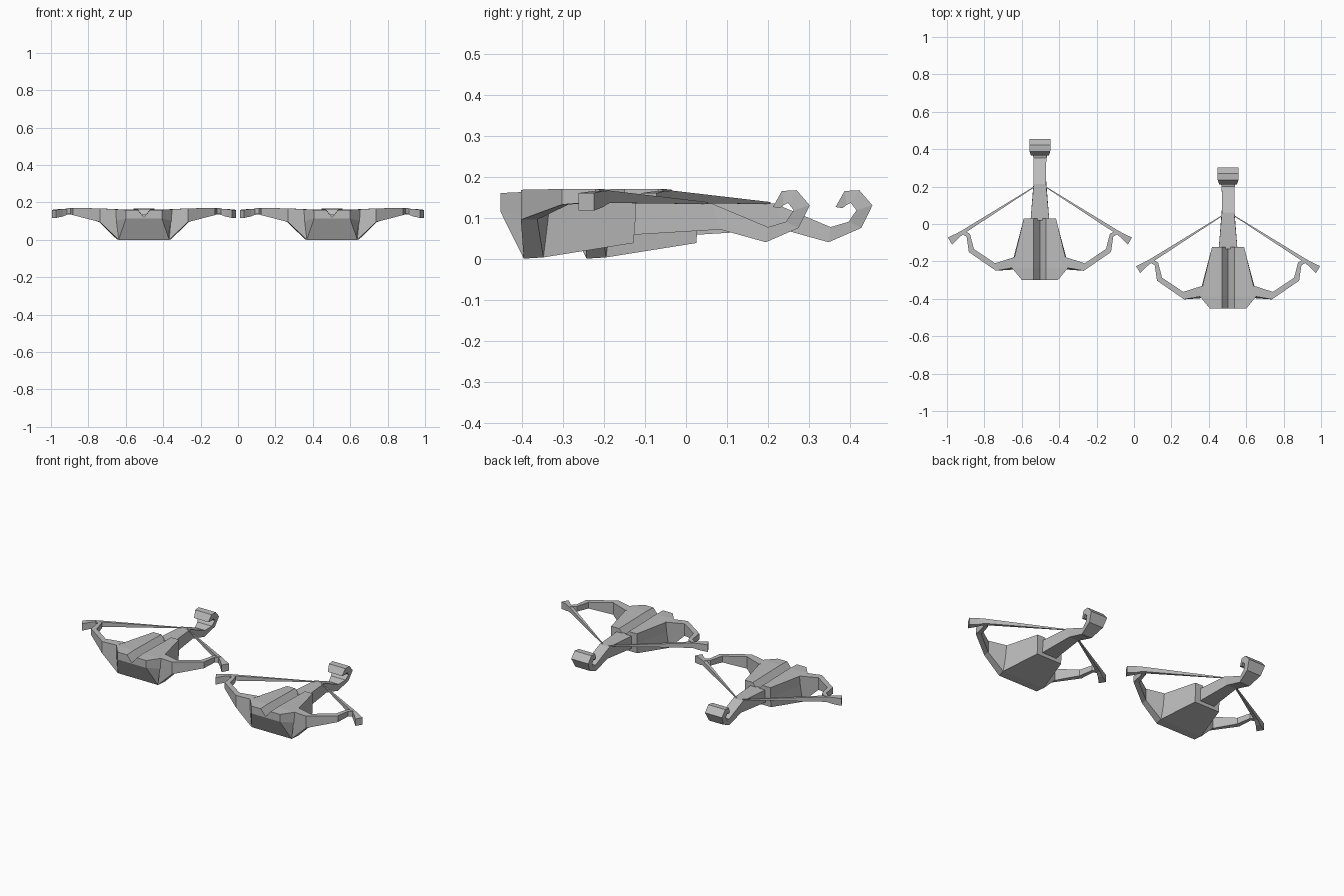
import bpy, bmesh
from mathutils import Vector

if "Cube" in bpy.data.objects:
    bpy.data.objects.remove(bpy.data.objects["Cube"])

grey = bpy.data.materials.new("mid grey")
grey.diffuse_color = (0.5, 0.5, 0.5, 1)
grey.use_nodes = True
grey.node_tree.nodes["Principled BSDF"].inputs["Base Color"].default_value = grey.diffuse_color


def loft(name, rings, cap_splits=None, mirrored=False):
    """Skin rings of 3D points; caps may be split into several faces."""
    bm = bmesh.new()
    for s in ((1, -1) if mirrored else (1,)):
        vr = [[bm.verts.new((p[0] * s, p[1], p[2])) for p in r] for r in rings]
        n = len(rings[0])
        for a, b in zip(vr, vr[1:]):
            for i in range(n):
                j = (i + 1) % n
                bm.faces.new((a[i], a[j], b[j], b[i]))
        for r in (vr[0], vr[-1]):
            for idx in cap_splits or [range(n)]:
                bm.faces.new([r[i] for i in idx])
    bmesh.ops.recalc_face_normals(bm, faces=bm.faces[:])
    me = bpy.data.meshes.new(name)
    bm.to_mesh(me)
    bm.free()
    me.materials.append(grey)
    return me


# body: wide block with a V groove along its top
def body_ring(groove, top, mid, bottom):
    half = [(0.033, top[1], top[2]), top, mid, bottom]
    return [(0, top[1], groove)] + half + [(-x, y, z) for x, y, z in reversed(half)]


body = loft("body", [
    body_ring(.12, (.096, -.30, .16), (.096, -.30, .115), (.135, -.243, 0)),
    body_ring(.12, (.15, -.235, .163), (.15, -.235, .10), (.145, -.195, .003)),
    body_ring(.12, (.086, .03, .158), (.086, .03, .10), (.086, .025, .038)),
], cap_splits=[(0, 1, 2, 3, 6, 7, 8), (3, 4, 5, 6)])

# stock with curled butt: (lower/outer yz, upper/inner yz, half width)
stock_path = [
    ((.02, .058), (.02, .135), .05),
    ((.237, .071), (.215, .135), .033),
    ((.348, .04), (.353, .077), .034),
    ((.428, .075), (.397, .09), .048),
    ((.455, .13), (.416, .118), .057),
    ((.423, .167), (.402, .136), .057),
    ((.387, .165), (.392, .131), .055),
    ((.365, .126), (.382, .123), .048),
]
stock = loft("stock", [[(-w, *o), (w, *o), (w, *i), (-w, *i)] for o, i, w in stock_path])


# bow limbs: (rear xy, front xy, bottom z, top z)
def limb_ring(rear, front, lo, hi):
    return [(*rear, hi), (*front, hi), (*front, lo), (*rear, lo)]


limbs = loft("bow_limbs", [
    [(.13, -.175, .163), (.15, -.235, .163), (.135, -.243, 0), (.145, -.195, .003)],
    limb_ring((.24, -.21), (.235, -.25), .095, .168),
    limb_ring((.353, -.134), (.38, -.15), .132, .17),
    limb_ring((.374, -.053), (.392, -.068), .138, .17),
    limb_ring((.408, -.034), (.418, -.052), .137, .168),
], mirrored=True)

# bowstring: thin at the stock, widening into the limb tips
string_rings = []
for x, y, w, lo, hi in [(.02, .205, .002, .133, .138), (.41, -.042, .010, .136, .166),
                        (.44, -.062, .013, .125, .165), (.481, -.091, .022, .117, .16)]:
    d = Vector((.5, .86)) * w
    string_rings.append(limb_ring((x + d.x, y + d.y), (x - d.x, y - d.y), lo, hi))
string = loft("bowstring", string_rings, mirrored=True)

# two identical crossbows side by side
for side, x, y in (("left", -.503, 0), ("right", .503, -.153)):
    for me in (body, stock, limbs, string):
        ob = bpy.data.objects.new(f"{side}_{me.name}", me)
        ob.location = (x, y, 0)
        bpy.context.collection.objects.link(ob)
